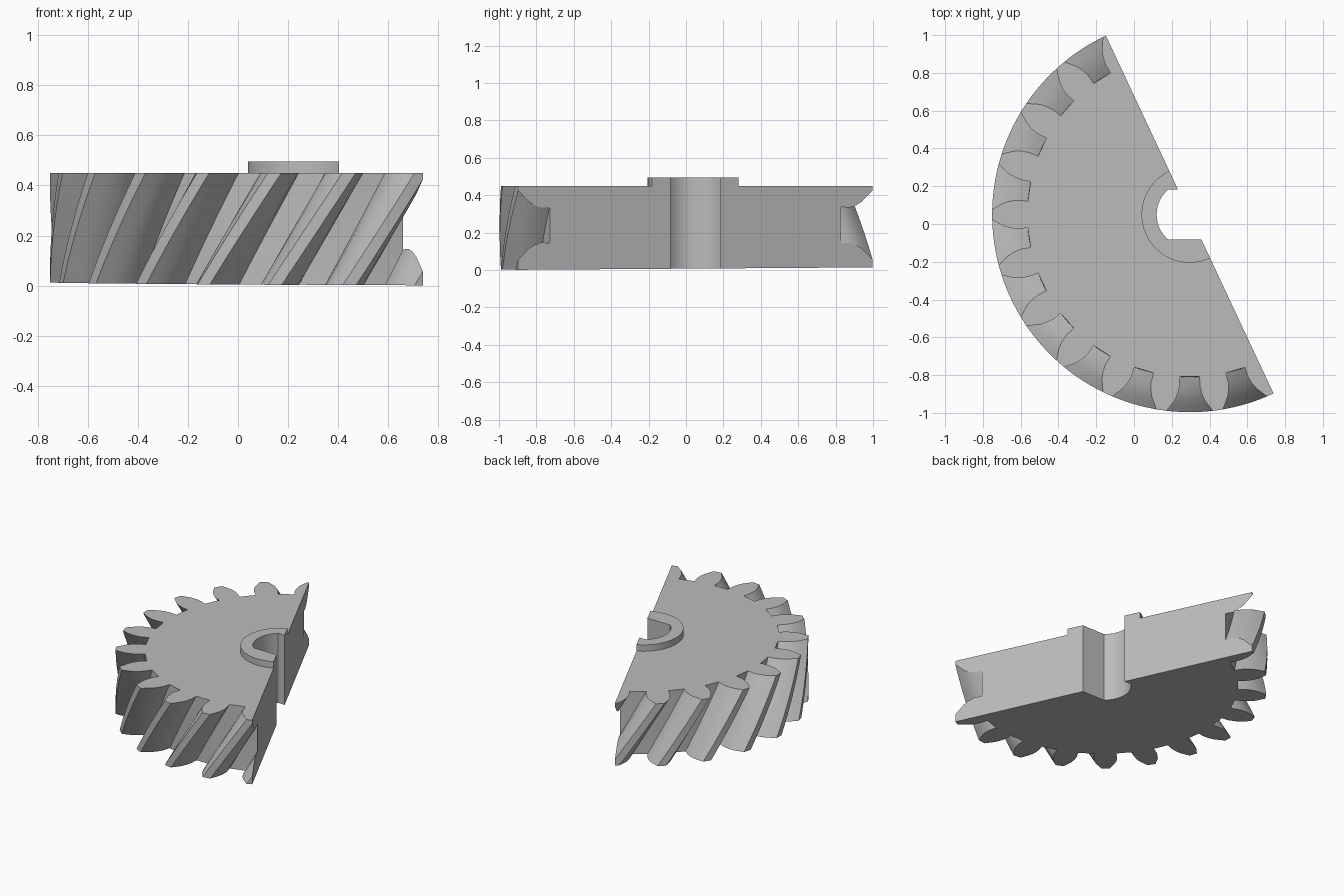
import bpy, bmesh, math
from mathutils import Vector

if "Cube" in bpy.data.objects:
    bpy.data.objects.remove(bpy.data.objects["Cube"])

CENTRE = Vector((0.295, 0.05))
TEETH = 22
TIP_R, TOP, HUB_TOP = 1.046, 0.45, 0.495
TWIST = math.radians(36.4)          # helix rotation per unit of height

steel = bpy.data.materials.new("steel grey")
steel.use_nodes = True
GREY = (0.5, 0.5, 0.5, 1)
steel.diffuse_color = GREY
steel.node_tree.nodes["Principled BSDF"].inputs["Base Color"].default_value = GREY


def polar(r, a):
    return Vector((r * math.cos(a), r * math.sin(a)))


def underside(p):
    """Slightly tilted bottom plane."""
    return 0.0085 - 0.004 * p.x + 0.005 * p.y


def prism(name, outline, bottom, top, layers=1, twist=0.0):
    """Extrude a counter-clockwise outline about CENTRE, with an optional helix."""
    bm = bmesh.new()
    rings = []
    for k in range(layers + 1):
        ring = []
        for p in outline:
            t = k / layers
            z = bottom + (top - bottom) * t
            if twist:
                # settle the height on the tilted plane after rotating
                for _ in range(3):
                    q = polar(p.length, math.atan2(p.y, p.x) + twist * (z - top)) + CENTRE
                    low = underside(q)
                    z = low + (top - low) * t
            else:
                q = p + CENTRE
            ring.append(bm.verts.new((q.x, q.y, z)))
        rings.append(ring)
    n = len(outline)
    bm.faces.new(rings[0][::-1])
    bm.faces.new(rings[-1])
    for a, b in zip(rings, rings[1:]):
        for i in range(n):
            j = (i + 1) % n
            bm.faces.new((a[i], a[j], b[j], b[i]))
    mesh = bpy.data.meshes.new(name)
    bm.to_mesh(mesh)
    bm.free()
    mesh.materials.append(steel)
    obj = bpy.data.objects.new(name, mesh)
    bpy.context.collection.objects.link(obj)
    return obj


def combine(obj, tool, operation):
    """Apply a boolean and discard the tool."""
    tool.hide_render = True
    mod = obj.modifiers.new("combine", 'BOOLEAN')
    mod.operation, mod.solver, mod.object = operation, 'EXACT', tool
    bpy.context.view_layer.objects.active = obj
    bpy.ops.object.modifier_apply(modifier=mod.name)
    bpy.data.objects.remove(tool)


# Tooth gap flank: radius and half angle of the gap in degrees
flank = [(TIP_R, 6.7), (1.018, 5.75), (0.985, 4.6), (0.95, 3.85), (0.91, 3.4), (0.86, 3.5)]
outline = []
for i in range(TEETH):
    gap = -90 + 360 / TEETH * i
    outline += [polar(r, math.radians(gap - h)) for r, h in flank]
    outline += [polar(r, math.radians(gap + h)) for r, h in reversed(flank)]
    outline.append(polar(TIP_R, math.radians(gap + 180 / TEETH)))

gear = prism("half_helical_gear", outline, 0.0, TOP, 12, TWIST)

# Raised hub collar
hub = prism("hub", [polar(0.255, math.tau * i / 64) for i in range(64)], 0.2, HUB_TOP)
combine(gear, hub, 'UNION')

# Shaft bore: a circle with two flats
flat = math.asin(0.133 / 0.175)
arc = [-flat + 2 * flat * i / 20 for i in range(21)]
bore = prism("bore_cutter", [polar(0.175, a) for a in arc] +
             [polar(0.175, a + math.pi) for a in arc], -0.5, 1.0)
combine(gear, bore, 'DIFFERENCE')

# Remove one half along the diameter
along = polar(3, math.radians(295.1))
side = polar(3, math.radians(25.1))
half = prism("half_cutter", [-along, along, along + side, side - along], -1.0, 1.5)
combine(gear, half, 'DIFFERENCE')

# Smooth flanks and bore, crisp edges
bpy.ops.object.select_all(action='DESELECT')
gear.select_set(True)
bpy.context.view_layer.objects.active = gear
bpy.ops.object.shade_smooth_by_angle(angle=math.radians(25))
